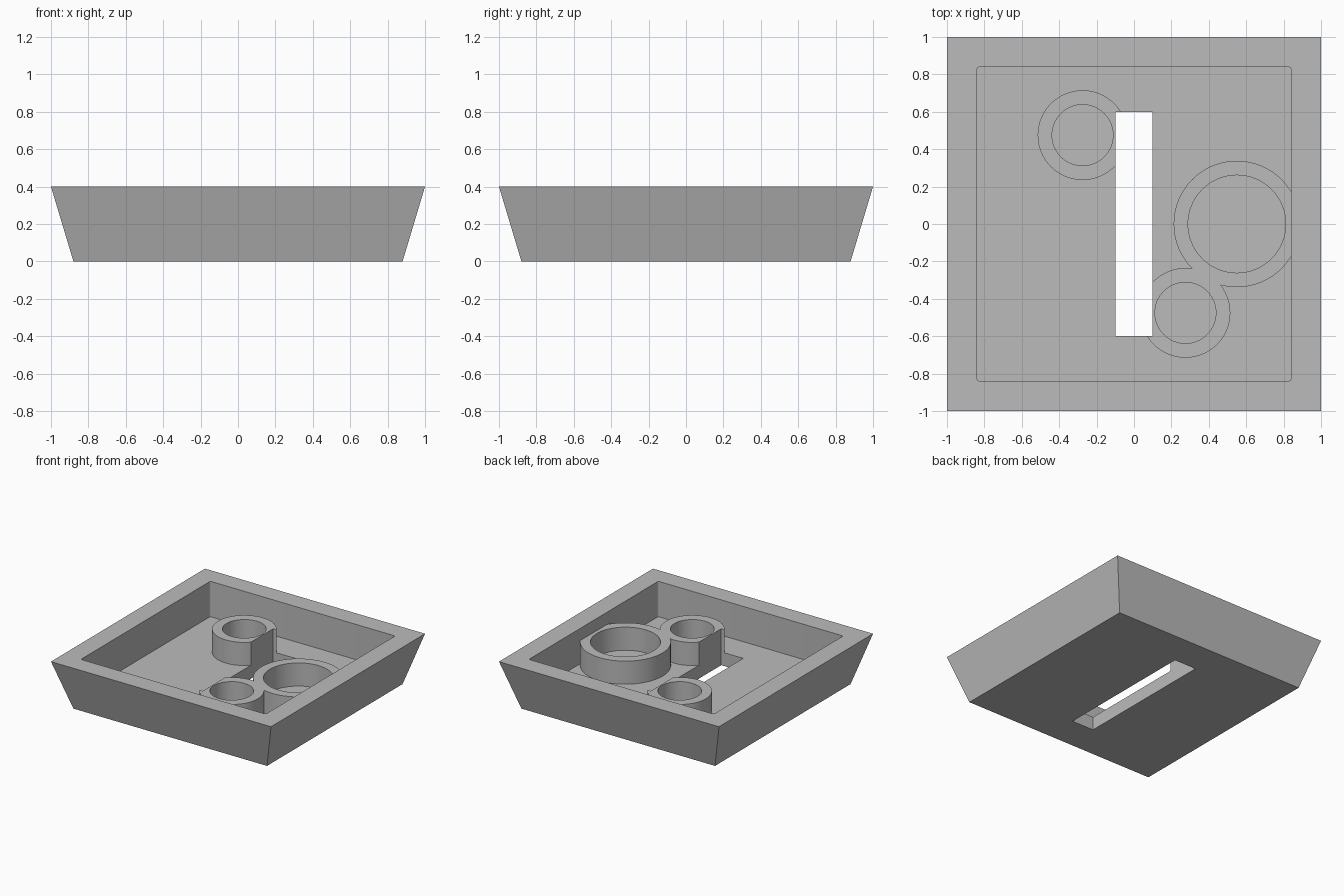
import bpy, bmesh
from mathutils import Matrix

cube = bpy.data.objects.get("Cube")
if cube:
    bpy.data.objects.remove(cube, do_unlink=True)

TOP, FLOOR, BOSS_TOP = 0.4, 0.11, 0.3

grey = bpy.data.materials.new("plain grey")
grey.use_nodes = True
grey.diffuse_color = (0.5, 0.5, 0.5, 1)
grey.node_tree.nodes["Principled BSDF"].inputs["Base Color"].default_value = grey.diffuse_color


def finish(name, bm):
    bmesh.ops.recalc_face_normals(bm, faces=bm.faces)
    mesh = bpy.data.meshes.new(name)
    bm.to_mesh(mesh)
    bm.free()
    mesh.materials.append(grey)
    obj = bpy.data.objects.new(name, mesh)
    bpy.context.collection.objects.link(obj)
    return obj


def block(name, hx, hy, z0, z1, flare=0.0, corner=0.0):
    """Box with half sizes hx, hy; the top grows by flare, upright edges round by corner."""
    bm = bmesh.new()
    bmesh.ops.create_cube(bm, size=2)
    for v in bm.verts:
        up = v.co.z > 0
        grow = flare if up else 0
        v.co = (v.co.x * (hx + grow), v.co.y * (hy + grow), z1 if up else z0)
    if corner:
        upright = [e for e in bm.edges if abs(e.verts[0].co.z - e.verts[1].co.z) > 0.01]
        bmesh.ops.bevel(bm, geom=upright, offset=corner, segments=4, profile=0.5, affect='EDGES')
    return finish(name, bm)


def cylinder(name, x, y, radius, z0, z1):
    bm = bmesh.new()
    bmesh.ops.create_cone(bm, cap_ends=True, segments=64, radius1=radius, radius2=radius,
                          depth=z1 - z0, matrix=Matrix.Translation((x, y, (z0 + z1) / 2)))
    return finish(name, bm)


def combine(target, tool, operation):
    """Apply a boolean and discard the tool."""
    mod = target.modifiers.new(operation, 'BOOLEAN')
    mod.operation, mod.object, mod.solver = operation, tool, 'EXACT'
    bpy.context.view_layer.objects.active = target
    bpy.ops.object.modifier_apply(modifier=mod.name)
    bpy.data.objects.remove(tool, do_unlink=True)


# Flared tray with an upright-walled cavity
tray = block("tray", 0.88, 0.88, 0, TOP, flare=0.12)
combine(tray, block("cavity", 0.84, 0.84, FLOOR, TOP + 0.2, corner=0.015), 'DIFFERENCE')

# Ring bosses: x, y, outer radius, bore radius
bosses = [(-0.275, 0.475, 0.24, 0.163),
          (0.275, -0.475, 0.24, 0.163),
          (0.55, 0, 0.338, 0.261)]
for x, y, outer, bore in bosses:
    combine(tray, cylinder("boss", x, y, outer, FLOOR - 0.03, BOSS_TOP), 'UNION')
for x, y, outer, bore in bosses:
    combine(tray, cylinder("bore", x, y, bore, FLOOR, TOP + 0.2), 'DIFFERENCE')

# Slot through the floor, trimming the bosses beside it
combine(tray, block("slot", 0.1, 0.6, -0.2, TOP + 0.2), 'DIFFERENCE')

# Smooth round walls, sharp edges
bpy.ops.object.select_all(action='DESELECT')
tray.select_set(True)
bpy.context.view_layer.objects.active = tray
bpy.ops.object.shade_smooth_by_angle(angle=0.52)
